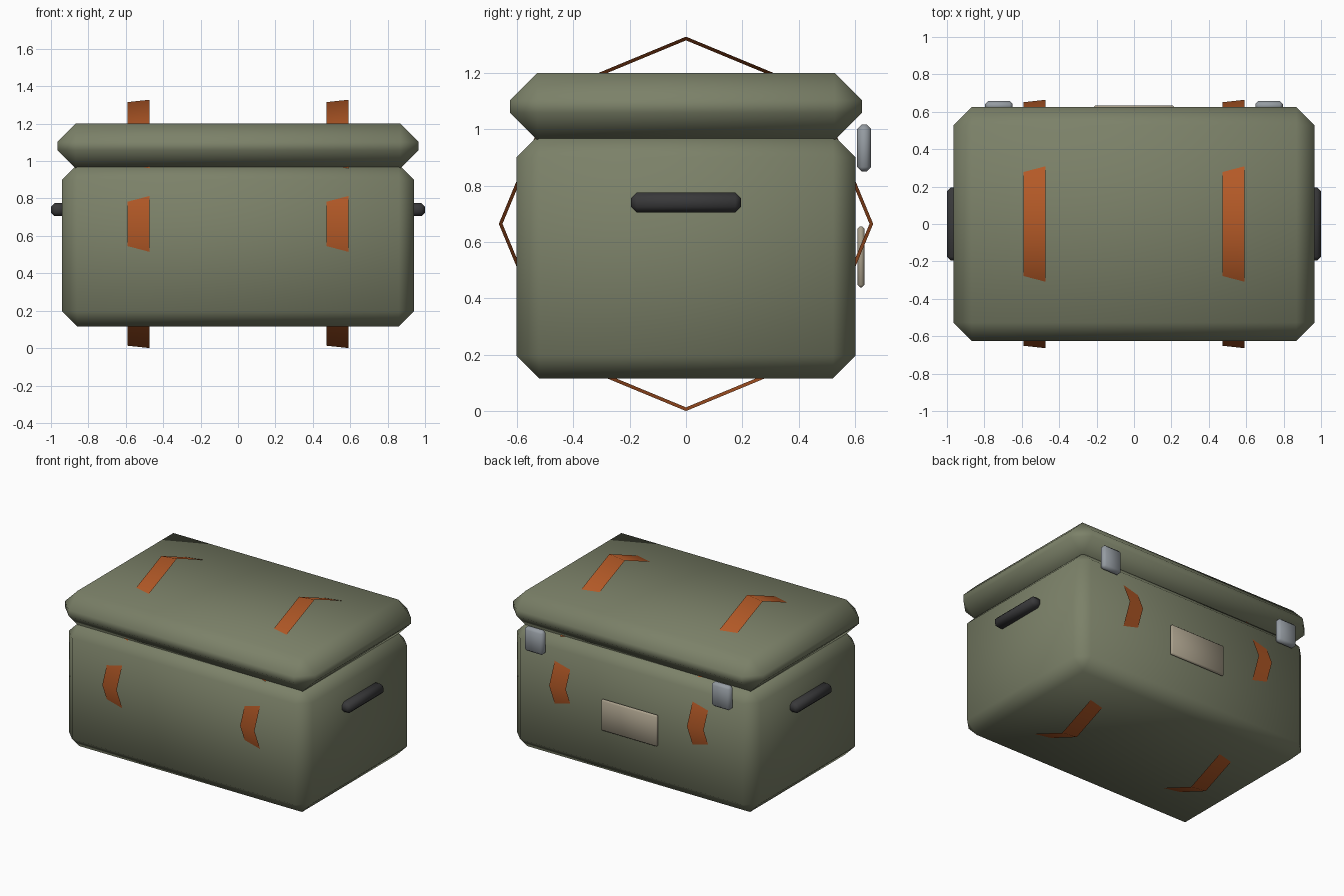
import bpy
import bmesh
import math
from mathutils import Matrix

old = bpy.data.objects.get("Cube")
if old:
    bpy.data.objects.remove(old, do_unlink=True)


def material(name, r, g, b):
    m = bpy.data.materials.new(name)
    m.use_nodes = True
    m.diffuse_color = (r, g, b, 1)
    bsdf = next(n for n in m.node_tree.nodes if n.type == 'BSDF_PRINCIPLED')
    bsdf.inputs["Base Color"].default_value = (r, g, b, 1)
    return m


olive = material("olive canvas", 0.2, 0.22, 0.14)
leather = material("orange leather", 0.45, 0.1, 0.02)
black = material("black rubber", 0.04, 0.04, 0.042)
steel = material("grey steel", 0.3, 0.33, 0.36)
cream = material("beige plate", 0.4, 0.35, 0.26)


def finish(name, bm, mat):
    """Turn a bmesh into a smooth-shaded object with one material."""
    mesh = bpy.data.meshes.new(name)
    for f in bm.faces:
        f.smooth = True
    bm.to_mesh(mesh)
    bm.free()
    mesh.materials.append(mat)
    ob = bpy.data.objects.new(name, mesh)
    bpy.context.collection.objects.link(ob)
    return ob


def chamfered_box(name, center, size, chamfer, mat):
    bm = bmesh.new()
    bmesh.ops.create_cube(bm, size=1)
    bmesh.ops.scale(bm, vec=size, verts=bm.verts)
    ob = finish(name, bm, mat)
    ob.location = center
    mod = ob.modifiers.new("chamfer", 'BEVEL')
    mod.width = chamfer
    mod.segments = 1
    mod.limit_method = 'NONE'
    return ob


def strap(name, x):
    """Open eight-sided band running around the case, slightly flared."""
    bm = bmesh.new()
    bmesh.ops.create_cone(bm, cap_ends=False, segments=8, depth=0.12,
                          radius1=0.651, radius2=0.664,
                          matrix=Matrix.Rotation(math.pi / 2, 4, 'Y'))
    ob = finish(name, bm, leather)
    ob.location = (x, 0, 0.664)
    return ob


# Case body and lid
chamfered_box("case_body", (0, 0, 0.548), (1.88, 1.204, 0.864), 0.08, olive)
chamfered_box("lid", (0, 0, 1.08), (1.932, 1.25, 0.24), 0.098, olive)

# Paired straps, side handles and rear latches
for side, s in (("left", 1), ("right", -1)):
    strap(side + "_strap", s * 0.532)
    chamfered_box(side + "_handle", (s * 0.96, 0, 0.74), (0.08, 0.39, 0.07), 0.02, black)
    chamfered_box(side + "_latch", (s * 0.722, 0.632, 0.933), (0.147, 0.05, 0.167), 0.016, steel)

# Blank plate on the back
chamfered_box("back_plate", (0, 0.621, 0.547), (0.433, 0.024, 0.216), 0.008, cream)
